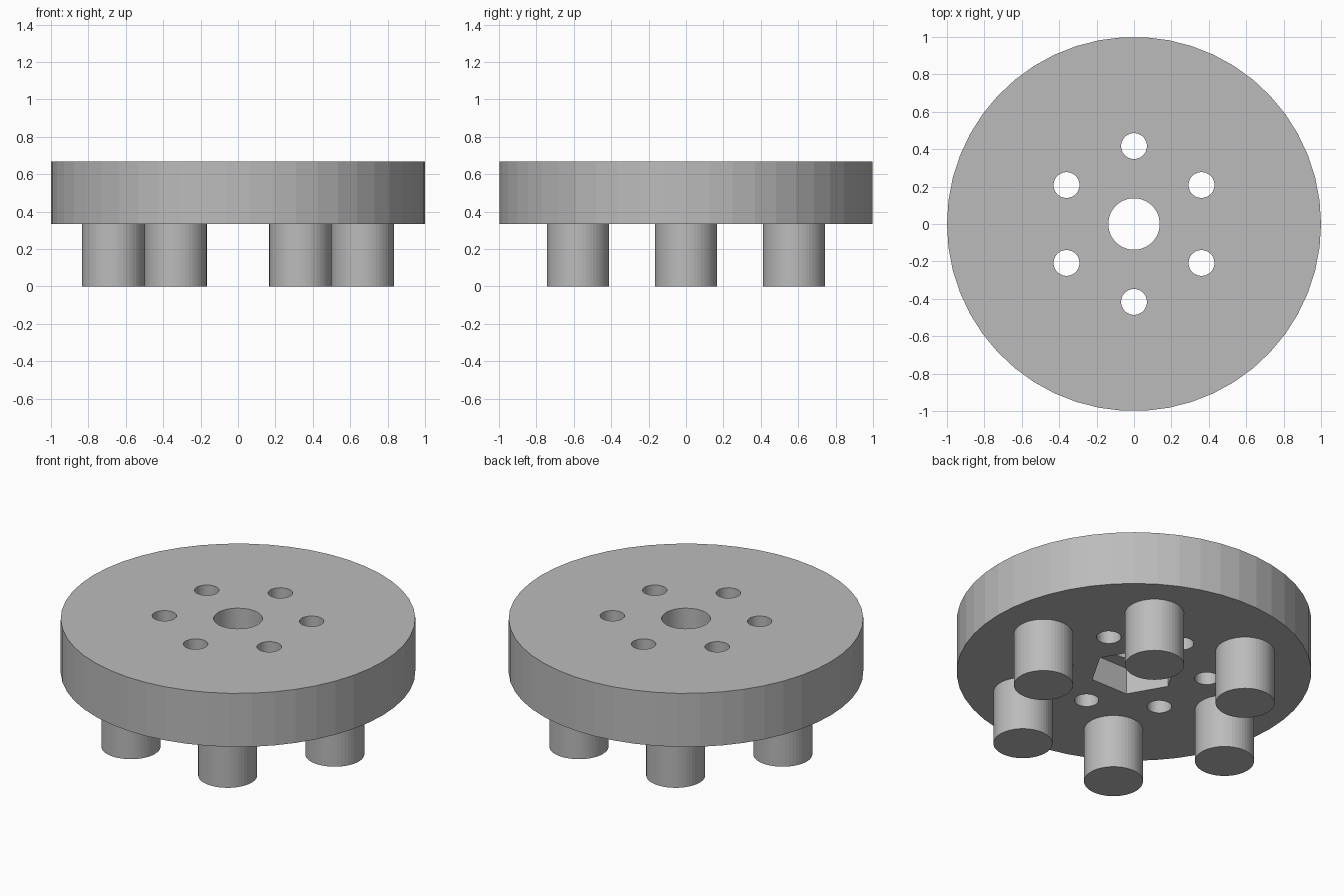
import bpy
import math

old = bpy.data.objects.get("Cube")
if old:
    bpy.data.objects.remove(old, do_unlink=True)

PEG_HEIGHT = 1 / 3
TOP = 2 / 3
SIDES = 50

grey = bpy.data.materials.new("plain_grey")
grey.use_nodes = True
colour = (0.5, 0.5, 0.5, 1)
grey.diffuse_color = colour
grey.node_tree.nodes["Principled BSDF"].inputs["Base Color"].default_value = colour


def prism(name, radius, z0, z1, x=0, y=0, sides=SIDES):
    """Upright prism whose first corner points along +x."""
    bpy.ops.mesh.primitive_cylinder_add(
        vertices=sides, radius=radius, depth=z1 - z0,
        location=(x, y, (z0 + z1) / 2), rotation=(0, 0, math.pi / 2))
    obj = bpy.context.object
    obj.name = name
    bpy.ops.object.transform_apply(location=False, rotation=True, scale=False)
    obj.data.materials.append(grey)
    return obj


def ring(radius, start):
    """Six evenly spaced points on a circle."""
    for i in range(6):
        a = math.radians(start + 60 * i)
        yield radius * math.cos(a), radius * math.sin(a)


# Round plate
plate = prism("plate", 1, PEG_HEIGHT, TOP)

# Centre bore, hexagonal nut recess underneath, and ring of screw holes
cutters = [prism("bore_cutter", 0.1375, 0.2, 0.8),
           prism("nut_recess_cutter", 0.25, 0.2, 0.5, sides=6)]
cutters += [prism("screw_hole_cutter", 0.069, 0.2, 0.8, x, y)
            for x, y in ring(5 / 12, 30)]

for cutter in cutters:
    cutter.hide_render = True
    mod = plate.modifiers.new("cut", 'BOOLEAN')
    mod.operation = 'DIFFERENCE'
    mod.solver = 'EXACT'
    mod.object = cutter
    bpy.context.view_layer.objects.active = plate
    bpy.ops.object.modifier_apply(modifier=mod.name)
for cutter in cutters:
    bpy.data.objects.remove(cutter, do_unlink=True)

# Six pegs under the plate
for i, (x, y) in enumerate(ring(2 / 3, 0)):
    prism(f"peg_{i + 1}", 1 / 6, 0, PEG_HEIGHT, x, y)
